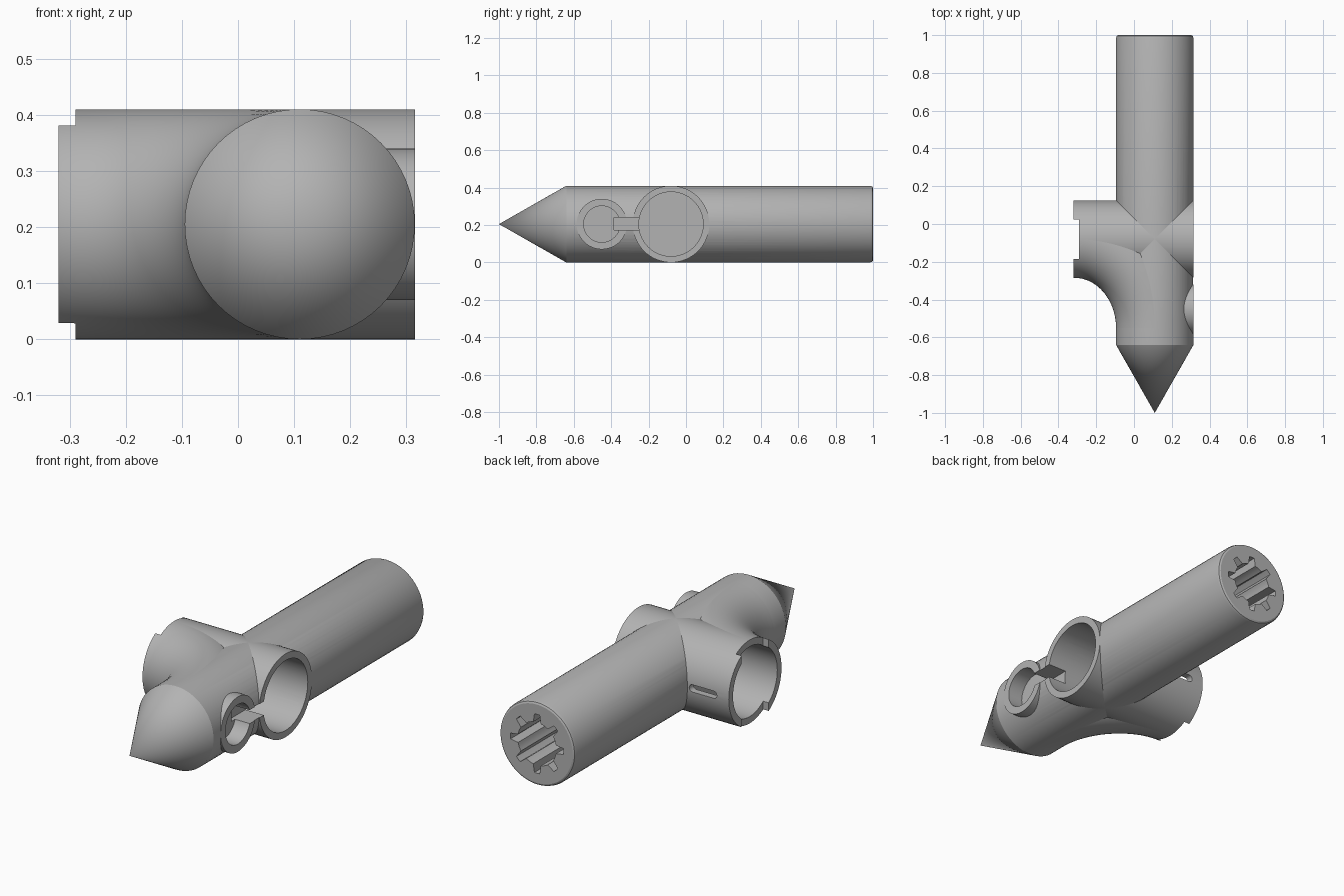
import bpy, bmesh
from math import sin, cos, pi, copysign
from mathutils import Vector

old = bpy.data.objects.get("Cube")
if old:
    bpy.data.objects.remove(old, do_unlink=True)

R = 0.205            # outer tube radius, also the height of all axes
MAIN_X = 0.11        # main tube axis
CROSS_Y = -0.08      # cross tube axis
BOSS_Y = -0.45       # small socket axis
UP = Vector((0, 0, 1))
X, Y = Vector((1, 0, 0)), Vector((0, 1, 0))

grey = bpy.data.materials.new("plain grey")
grey.use_nodes = True
colour = (0.45, 0.45, 0.45, 1)
grey.diffuse_color = colour
grey.node_tree.nodes["Principled BSDF"].inputs["Base Color"].default_value = colour


def circle(k, n):
    a = 2 * pi * k / n
    return cos(a), sin(a)


def toothed(k, n):
    r = 0.105 if 2 <= k % 8 <= 6 else 0.145
    c, s = circle(k, n)
    return r * c, r * s


def capsule(k, n):
    c, s = circle(k + 0.5, n)
    return 0.018 * c + copysign(0.057, c), 0.018 * s


def loft(name, stations, section=circle, n=64):
    """Skin rings given as (centre, direction, scale)."""
    bm = bmesh.new()
    rings = []
    for centre, direction, scale in stations:
        side = direction.cross(UP).normalized()
        ring = []
        for k in range(n):
            u, w = section(k, n)
            ring.append(bm.verts.new(Vector(centre) + scale * (u * side + w * UP)))
        rings.append(ring)
    for a, b in zip(rings, rings[1:]):
        for k in range(n):
            j = (k + 1) % n
            bm.faces.new((a[k], a[j], b[j], b[k]))
    for ring, station in ((rings[0], stations[0]), (rings[-1], stations[-1])):
        if station[2] > 0.001:
            bm.faces.new(ring)
    bmesh.ops.remove_doubles(bm, verts=bm.verts, dist=0.0005)
    bmesh.ops.recalc_face_normals(bm, faces=bm.faces)
    mesh = bpy.data.meshes.new(name)
    bm.to_mesh(mesh)
    bm.free()
    mesh.materials.append(grey)
    ob = bpy.data.objects.new(name, mesh)
    bpy.context.collection.objects.link(ob)
    return ob


def rod_x(name, y, radius, x0, x1):
    return loft(name, [((x, y, R), X, radius) for x in (x0, x1)])


def box(name, low, high):
    low, high = Vector(low), Vector(high)
    bpy.ops.mesh.primitive_cube_add(size=1, location=(low + high) / 2)
    ob = bpy.context.object
    ob.name = name
    ob.scale = high - low
    ob.data.materials.append(grey)
    return ob


# Main tube with pointed nose and softened back edge
profile = [(-1, 0), (-0.64, R), (0.985, R), (0.996, R - 0.004), (1, R - 0.012)]
main_tube = loft("main_tube", [((MAIN_X, y, R), Y, r) for y, r in profile])

# Cross tube and small side socket
cross_tube = rod_x("cross_tube", CROSS_Y, R, -0.32, 0.315)
small_socket = rod_x("small_socket", BOSS_Y, 0.135, MAIN_X, 0.315)

# Curved elbow blending the cross tube into the nose side of the main tube
rx, ry = 0.425, 0.47
stations = [((-0.32, CROSS_Y, R), X, R)]
for i in range(25):
    a = pi / 2 * (1 - i / 24)
    centre = (MAIN_X - rx + rx * cos(a), CROSS_Y - ry + ry * sin(a), R)
    stations.append((centre, Vector((rx * sin(a), -ry * cos(a), 0)), R))
elbow = loft("elbow_blend", stations)

# Cutters: bores, splined hole, key slot, rim notches and side slot
cutters = [
    rod_x("left_bore", CROSS_Y, 0.172, -0.4, -0.06),
    rod_x("right_bore", CROSS_Y, 0.172, 0.04, 0.4),
    rod_x("small_bore", BOSS_Y, 0.097, 0.235, 0.4),
    loft("spline_bore", [((MAIN_X, y, R), Y, 1) for y in (0.45, 1.1)], toothed),
    loft("side_slot", [((-0.18, y, R), Y, 1) for y in (0.02, 0.2)], capsule, 24),
    box("key_slot", (0.215, -0.385, 0.173), (0.4, -0.23, 0.24)),
    box("rim_notch", (-0.4, CROSS_Y - 0.105, -0.1), (-0.29, CROSS_Y + 0.105, 0.5)),
]

for part in (main_tube, cross_tube, small_socket, elbow):
    bpy.ops.object.select_all(action="DESELECT")
    bpy.context.view_layer.objects.active = part
    part.select_set(True)
    for cutter in cutters:
        mod = part.modifiers.new(cutter.name, "BOOLEAN")
        mod.operation = "DIFFERENCE"
        mod.solver = "EXACT"
        mod.object = cutter
        bpy.ops.object.modifier_apply(modifier=mod.name)
    bpy.ops.object.shade_smooth_by_angle(angle=0.44)

for cutter in cutters:
    bpy.data.objects.remove(cutter, do_unlink=True)
